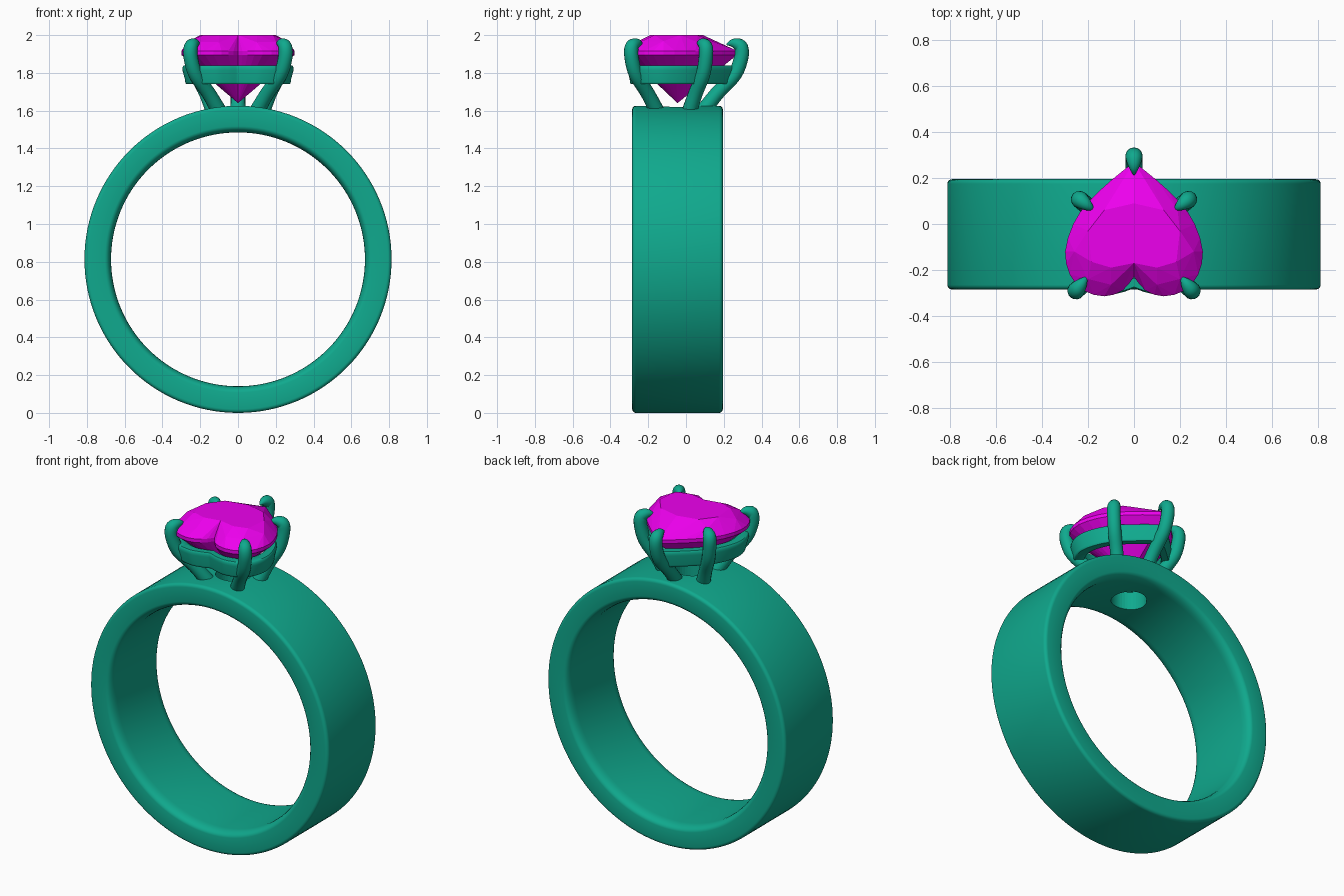
import bpy, bmesh, math
from mathutils import Vector

if "Cube" in bpy.data.objects:
    bpy.data.objects.remove(bpy.data.objects["Cube"])

CY = -0.045          # centre line of the band and setting
RC = 0.813           # ring centre height / outer radius


def material(name, rgb):
    m = bpy.data.materials.new(name)
    m.diffuse_color = (*rgb, 1)
    m.use_nodes = True
    m.node_tree.nodes["Principled BSDF"].inputs["Base Color"].default_value = m.diffuse_color
    return m


METAL = material("metal", (0.005, 0.40, 0.27))
GEM = material("gem", (0.85, 0.0, 0.85))


def finish(bm, name, mat, smooth=True):
    bmesh.ops.recalc_face_normals(bm, faces=bm.faces)
    me = bpy.data.meshes.new(name)
    bm.to_mesh(me)
    bm.free()
    ob = bpy.data.objects.new(name, me)
    bpy.context.collection.objects.link(ob)
    me.materials.append(mat)
    if smooth:
        bpy.ops.object.select_all(action='DESELECT')
        ob.select_set(True)
        bpy.context.view_layer.objects.active = ob
        bpy.ops.object.shade_smooth_by_angle(angle=math.radians(40))
    return ob


def spline(pts, n):
    """Catmull-Rom curve through points of any dimension."""
    p = [Vector(q) for q in pts]
    p = [2 * p[0] - p[1]] + p + [2 * p[-1] - p[-2]]
    out = []
    for i in range(1, len(p) - 2):
        a, b, c, d = p[i - 1:i + 3]
        for k in range(n):
            t = k / n
            out.append(0.5 * (2 * b + (c - a) * t + (2 * a - 5 * b + 4 * c - d) * t * t
                              + (3 * b - a - 3 * c + d) * t ** 3))
    return out + [p[-2]]


def skin(bm, rings, closed):
    """Bridge equal-length loops of coordinates into a tube."""
    vs = [[bm.verts.new(c) for c in r] for r in rings]
    m = len(vs[0])
    for i in range(len(vs) if closed else len(vs) - 1):
        a, b = vs[i], vs[(i + 1) % len(vs)]
        for j in range(m):
            bm.faces.new((a[j], a[(j + 1) % m], b[(j + 1) % m], b[j]))
    if not closed:
        bm.faces.new(vs[0])
        bm.faces.new(vs[-1])


def arc(cx, cy, rx, ry, a0, a1, n=5):
    return [(cx + rx * math.cos(math.radians(a0 + (a1 - a0) * k / n)),
             cy + ry * math.sin(math.radians(a0 + (a1 - a0) * k / n))) for k in range(n + 1)]


# Band: rounded comfort-fit profile (y, radius) turned about the y axis
h = 0.24
prof = (arc(h - .02, RC - .02, .02, .02, 0, 90) + arc(-h + .02, RC - .02, .02, .02, 90, 180)
        + arc(-h + .06, .705, .06, .033, 180, 270) + arc(h - .06, .705, .06, .033, 270, 360))
bm = bmesh.new()
N = 128
skin(bm, [[(r * math.sin(2 * math.pi * i / N), CY + y, RC + r * math.cos(2 * math.pi * i / N))
           for y, r in prof] for i in range(N)], True)
band = finish(bm, "band", METAL)

# Light hole drilled under the stone
bm = bmesh.new()
bmesh.ops.create_cone(bm, cap_ends=True, segments=40, radius1=.1, radius2=.1, depth=.5)
bmesh.ops.translate(bm, verts=bm.verts, vec=(0, CY, 1.56))
cutter = finish(bm, "hole_cutter", METAL, False)
cutter.hide_render = True
cutter.hide_set(True)
mod = band.modifiers.new("light_hole", 'BOOLEAN')
mod.object = cutter
mod.operation = 'DIFFERENCE'
mod.solver = 'EXACT'

# Heart stone: convex facets of one half, then mirrored
half = [(0, .27), (.1, .19), (.2, .095), (.265, 0), (.3, -.12), (.28, -.22),
        (.22, -.29), (.13, -.315), (.05, -.29), (0, -.23)]
table = [(0, -.17), (.1, -.19), (.185, -.165), (.2, -.03), (.13, .06), (0, .09)]
outline = spline(half, 2)
pts = [(x, y, z) for x, y in outline for z in (1.895, 1.917)]
pts += [(x, y, 2.0) for x, y in table]
pts += [(.26, -.12, 1.968), (.2, -.24, 1.965), (.1, -.265, 1.962), (.19, .06, 1.962),
        (0, CY, 1.64)]
bm = bmesh.new()
for p in pts:
    bm.verts.new((max(p[0], 0), p[1], p[2]))
res = bmesh.ops.convex_hull(bm, input=bm.verts)
bmesh.ops.delete(bm, geom=[v for v in bm.verts if not v.link_faces], context='VERTS')
bmesh.ops.dissolve_limit(bm, angle_limit=math.radians(1), verts=bm.verts, edges=bm.edges)
bmesh.ops.recalc_face_normals(bm, faces=bm.faces)
bmesh.ops.delete(bm, geom=[f for f in bm.faces if all(abs(v.co.x) < 1e-4 for v in f.verts)],
                 context='FACES')
bmesh.ops.mirror(bm, geom=bm.verts[:] + bm.edges[:] + bm.faces[:], axis='X', merge_dist=1e-4)
finish(bm, "heart_stone", GEM, False)

# Gallery rail: heart loop with a shallower cleft and a rounded, flared section
rail_half = half[:-2] + [(.06, -.305), (0, -.285)]
right = spline(rail_half, 6)
loop = right + [Vector((-p.x, p.y)) for p in reversed(right[1:-1])]
section = (arc(.955, 1.815, .025, .025, 0, 90, 3) + arc(.80, 1.815, .025, .025, 90, 180, 3)
           + arc(.76, 1.765, .025, .025, 180, 270, 3) + arc(.91, 1.765, .025, .025, 270, 360, 3))
bm = bmesh.new()
skin(bm, [[(p.x * s, CY + (p.y - CY) * s, z) for s, z in section] for p in loop], True)
finish(bm, "gallery_rail", METAL)


# Prongs: tapered tubes from the band, past the rail, bent over the stone
def prong(name, base, out, tip):
    b, o, t = Vector(base), Vector(out), Vector(tip)
    low, mid = b.lerp(o, .42), b.lerp(o, .84)
    path = [(*b, 1.57, .042), (*low, 1.69, .038), (*mid, 1.79, .038), (*o, 1.88, .038),
            (*o, 1.935, .037), (*o.lerp(t, .3), 1.953, .031),
            (*o.lerp(t, .65), 1.957, .02), (*t, 1.95, .004)]
    path = spline(path, 4)
    n_in = (t - o).normalized()
    side = Vector((-n_in.y, n_in.x, 0))
    rings = []
    for i, q in enumerate(path):
        d = (path[min(i + 1, len(path) - 1)].xyz - path[max(i - 1, 0)].xyz).normalized()
        u = (side - d * side.dot(d)).normalized()
        v = d.cross(u)
        rings.append([q.xyz + max(q.w, .003) * (u * math.cos(a) + v * math.sin(a))
                      for a in [2 * math.pi * k / 16 for k in range(16)]])
    bm = bmesh.new()
    skin(bm, rings, False)
    finish(bm, name, METAL)


prong("back_prong", (0, .07), (0, .292), (0, .215))
for s, side in ((1, "right"), (-1, "left")):
    prong(side + "_side_prong", (s * .12, .01), (s * .235, .105), (s * .175, .06))
    prong(side + "_front_prong", (s * .085, -.14), (s * .25, -.288), (s * .205, -.23))
